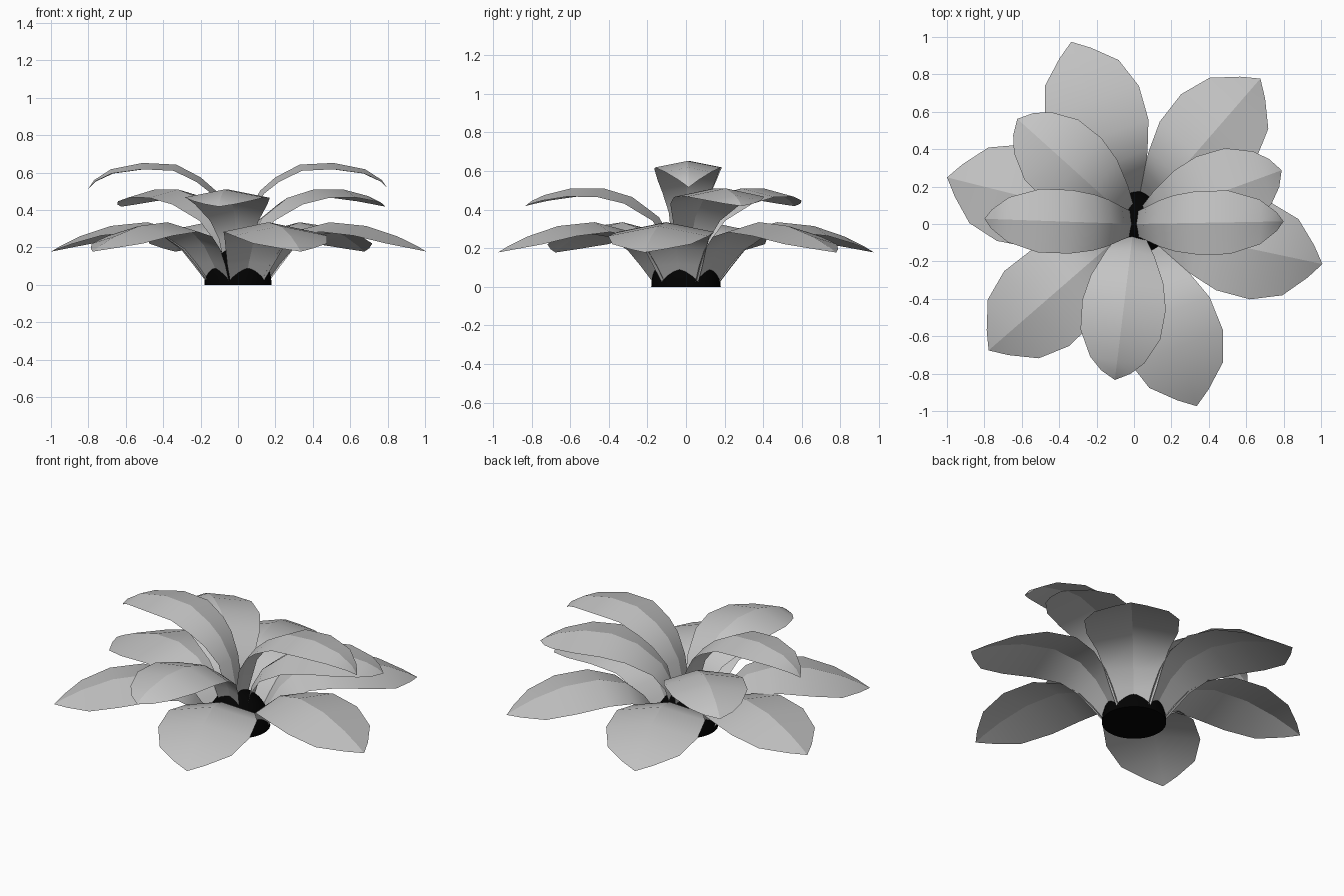
import bpy, bmesh, math
from mathutils import Vector

cube = bpy.data.objects.get("Cube")
if cube:
    bpy.data.objects.remove(cube, do_unlink=True)


def material(name, value):
    mat = bpy.data.materials.new(name)
    mat.use_nodes = True
    color = (value, value, value, 1)
    mat.diffuse_color = color
    mat.node_tree.nodes["Principled BSDF"].inputs["Base Color"].default_value = color
    return mat


leaf_grey = material("leaf grey", 0.55)
soil_black = material("soil black", 0.0005)


def leaf(name, stations, angle, fold=0.2):
    """Folded leaf swept along (radius, height, half width) stations."""
    bm = bmesh.new()
    rows = []
    for i, (r, z, w) in enumerate(stations):
        before = stations[max(i - 1, 0)]
        after = stations[min(i + 1, len(stations) - 1)]
        tangent = Vector((after[0] - before[0], 0, after[1] - before[1])).normalized()
        normal = Vector((-tangent.z, 0, tangent.x))
        mid = Vector((r, 0, z))
        if w == 0:
            tip = bm.verts.new(mid)
            rows.append((tip, tip, tip))
            continue
        drop = normal * (w * fold)
        side = Vector((0, w, 0))
        rows.append([bm.verts.new(p) for p in (mid - side - drop, mid, mid + side - drop)])
    for a, b in zip(rows, rows[1:]):
        for k in (0, 1):
            loop = list(dict.fromkeys((a[k], b[k], b[k + 1], a[k + 1])))
            bm.faces.new(loop).smooth = True
        # Crisp crease along the midrib
        bm.edges.get((a[1], b[1])).smooth = False
    mesh = bpy.data.meshes.new(name)
    bm.to_mesh(mesh)
    bm.free()
    mesh.materials.append(leaf_grey)
    obj = bpy.data.objects.new(name, mesh)
    obj.rotation_euler.z = math.radians(angle)
    bpy.context.collection.objects.link(obj)


# Leaf tiers: midrib stations and the directions the leaves point
lower = [(0.13, 0.03, 0.095), (0.18, 0.12, 0.13), (0.24, 0.21, 0.16), (0.34, 0.295, 0.20),
         (0.5, 0.335, 0.255), (0.7, 0.315, 0.265), (0.87, 0.26, 0.208),
         (0.975, 0.21, 0.088), (1.03, 0.178, 0)]
middle = [(0.05, 0.12, 0.07), (0.08, 0.25, 0.09), (0.14, 0.36, 0.13), (0.28, 0.465, 0.195),
          (0.43, 0.51, 0.225), (0.6, 0.51, 0.215), (0.74, 0.475, 0.147),
          (0.805, 0.445, 0.08), (0.84, 0.418, 0)]
upper = [(0.01, 0.2, 0.07), (0.05, 0.39, 0.09), (0.12, 0.505, 0.125), (0.2, 0.575, 0.15),
         (0.33, 0.643, 0.17), (0.51, 0.652, 0.17), (0.68, 0.618, 0.12),
         (0.77, 0.56, 0.05), (0.8, 0.515, 0)]
tiers = {
    "lower_leaf": (lower, (49, 109, 166, 221, 289, 348)),
    "middle_leaf": (middle, (20, 138, 263)),
    "upper_leaf": (upper, (1, 178)),
}
for name, (stations, angles) in tiers.items():
    for n, angle in enumerate(angles, 1):
        leaf(f"{name}_{n}", stations, angle)

# Domed soil mound with a flat underside
mesh = bpy.data.meshes.new("soil_mound")
bm = bmesh.new()
bmesh.ops.create_uvsphere(bm, u_segments=32, v_segments=16, radius=0.18)
cut = bmesh.ops.bisect_plane(bm, geom=bm.verts[:] + bm.edges[:] + bm.faces[:], dist=0.0001,
                             plane_co=(0, 0, 0), plane_no=(0, 0, 1), clear_inner=True)
rim = [e for e in cut["geom_cut"] if isinstance(e, bmesh.types.BMEdge)]
bmesh.ops.holes_fill(bm, edges=rim)
bmesh.ops.scale(bm, vec=(1, 1, 1.2), verts=bm.verts)
bm.to_mesh(mesh)
bm.free()
mesh.materials.append(soil_black)
soil = bpy.data.objects.new("soil_mound", mesh)
bpy.context.collection.objects.link(soil)
bpy.context.view_layer.objects.active = soil
soil.select_set(True)
bpy.ops.object.shade_smooth_by_angle(angle=math.radians(40))
